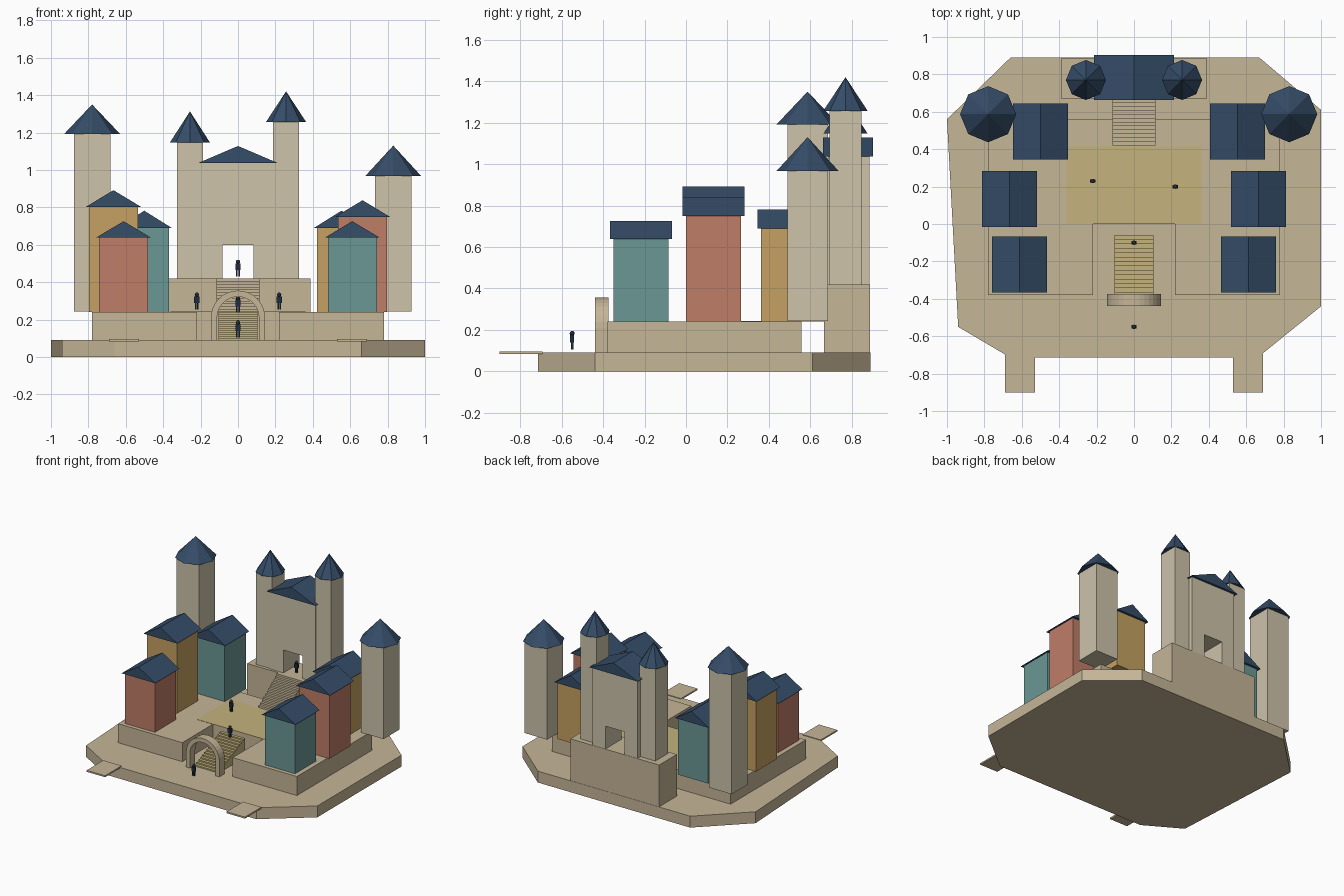
import bpy, bmesh, math
from mathutils import Vector

if "Cube" in bpy.data.objects:
    bpy.data.objects.remove(bpy.data.objects["Cube"])


def material(name, r, g, b):
    m = bpy.data.materials.new(name)
    m.diffuse_color = tuple((c / 255) ** 2.2 for c in (r, g, b)) + (1,)
    m.use_nodes = True
    m.node_tree.nodes["Principled BSDF"].inputs["Base Color"].default_value = m.diffuse_color
    return m


STONE = material("stone", 196, 180, 150)
WALL = material("wall", 204, 194, 168)
SAND = material("sand", 196, 178, 124)
SLATE = material("slate", 56, 78, 104)
CORAL = material("coral", 190, 124, 104)
TEAL = material("teal", 106, 150, 147)
OCHRE = material("ochre", 196, 160, 98)
DARK = material("dark", 38, 48, 66)


def finish(bm, name, mat):
    bmesh.ops.recalc_face_normals(bm, faces=bm.faces)
    me = bpy.data.meshes.new(name)
    bm.to_mesh(me)
    bm.free()
    me.materials.append(mat)
    ob = bpy.data.objects.new(name, me)
    bpy.context.collection.objects.link(ob)
    return ob


def prism(name, points, lo, hi, mat, axis="z"):
    """Extrude an outline along z (xy points), y (xz points) or x (yz points)."""
    place = {"z": lambda a, b: (a, b, lo), "y": lambda a, b: (a, lo, b),
             "x": lambda a, b: (lo, a, b)}[axis]
    step = Vector([hi - lo if k == axis else 0 for k in "xyz"])
    bm = bmesh.new()
    face = bm.faces.new([bm.verts.new(place(*p)) for p in points])
    ext = bmesh.ops.extrude_face_region(bm, geom=[face], use_keep_orig=True)
    bmesh.ops.translate(bm, vec=step,
                        verts=[v for v in ext["geom"] if isinstance(v, bmesh.types.BMVert)])
    return finish(bm, name, mat)


def box(name, x0, x1, y0, y1, z0, z1, mat):
    return prism(name, [(x0, y0), (x1, y0), (x1, y1), (x0, y1)], z0, z1, mat)


def gable(name, x, y, hw, hd, z0, z1):
    return prism(name, [(x - hw, z0), (x + hw, z0), (x, z1)], y - hd, y + hd, SLATE, "y")


def stairs(name, hw, y0, y1, z0, z1, n, mat):
    """Side outline of a flight, swept across its width."""
    run, rise = (y1 - y0) / n, (z1 - z0) / n
    pts = [(y0, z0)]
    for i in range(n):
        pts += [(y0 + i * run, z0 + (i + 1) * rise), (y0 + (i + 1) * run, z0 + (i + 1) * rise)]
    pts.append((y1, z0))
    return prism(name, pts, -hw, hw, mat, "x")


def tower(name, x, y, hx, hy, z0, z1, top, radius):
    box(name, x - hx, x + hx, y - hy, y + hy, z0, z1, WALL)
    bm = bmesh.new()
    bmesh.ops.create_cone(bm, cap_ends=True, segments=8, radius1=radius, radius2=0,
                          depth=top - z1)
    bmesh.ops.translate(bm, verts=bm.verts, vec=(x, y, (z1 + top) / 2))
    finish(bm, name + "_roof", SLATE)


def house(name, x, y, eave, ridge, mat):
    box(name, x - 0.131, x + 0.131, y - 0.132, y + 0.132, 0.24, eave, mat)
    gable(name + "_roof", x, y, 0.147, 0.15, eave, ridge)


def figure(name, x, y, z):
    for s in (-1, 1):
        box(name + "_leg", x + s * 0.006 - 0.004, x + s * 0.006 + 0.004,
            y - 0.006, y + 0.006, z, z + 0.036, DARK)
    box(name + "_torso", x - 0.014, x + 0.014, y - 0.009, y + 0.009, z + 0.034, z + 0.069, DARK)
    bm = bmesh.new()
    bmesh.ops.create_uvsphere(bm, u_segments=10, v_segments=6, radius=0.012)
    bmesh.ops.translate(bm, verts=bm.verts, vec=(x, y, z + 0.078))
    finish(bm, name + "_head", DARK)


# Island slab and jetties
prism("island_base", [(-0.66, -0.715), (0.66, -0.715), (1, -0.44), (1, 0.61), (0.67, 0.89),
                      (-0.66, 0.89), (-1, 0.56), (-0.94, -0.55)], 0, 0.09, STONE)
for s in (-1, 1):
    box("jetty", s * 0.61 - 0.08, s * 0.61 + 0.08, -0.9, -0.694, 0.083, 0.095, STONE)

# Notched terrace, plaza and lower stairs
prism("terrace", [(-0.78, -0.38), (-0.22, -0.38), (-0.22, 0), (0.22, 0), (0.22, -0.38),
                  (0.78, -0.38), (0.78, 0.558), (-0.78, 0.558)], 0.09, 0.24, STONE)
box("plaza", -0.36, 0.36, 0, 0.415, 0.235, 0.242, SAND)
stairs("lower_stairs", 0.105, -0.39, -0.06, 0.09, 0.24, 14, SAND)

# Entrance arch
arch = [(-0.145, 0.09)]
for r, turn in ((0.145, 1), (0.112, -1)):
    for i in range(17):
        a = math.pi * i / 16
        arch.append((-turn * r * math.cos(a), 0.21 + r * math.sin(a)))
    arch.append((turn * r, 0.09))
    if turn == 1:
        arch.append((0.112, 0.09))
prism("entrance_arch", arch, -0.439, -0.373, STONE, "y")

# Keep with open doorway, on its podium
box("podium", -0.387, 0.387, 0.667, 0.888, 0.09, 0.42, STONE)
stairs("upper_stairs", 0.115, 0.42, 0.667, 0.24, 0.42, 12, STONE)
prism("keep", [(-0.197, 0.42), (-0.083, 0.42), (-0.083, 0.6), (0.083, 0.6), (0.083, 0.42),
               (0.197, 0.42), (0.197, 1.037), (-0.197, 1.037)], 0.685, 0.886, WALL, "y")
gable("keep_roof", 0, 0.783, 0.213, 0.121, 1.037, 1.128)

# Towers
tower("keep_tower_left", -0.257, 0.77, 0.07, 0.078, 0.42, 1.147, 1.313, 0.107)
tower("keep_tower_right", 0.257, 0.77, 0.07, 0.078, 0.42, 1.257, 1.42, 0.107)
tower("corner_tower_left", -0.78, 0.587, 0.098, 0.098, 0.243, 1.192, 1.35, 0.15)
tower("corner_tower_right", 0.83, 0.587, 0.098, 0.098, 0.243, 0.967, 1.13, 0.15)

# Houses along both sides
house("house_left_back", -0.501, 0.495, 0.69, 0.782, TEAL)
house("house_left_middle", -0.666, 0.133, 0.803, 0.892, OCHRE)
house("house_left_front", -0.612, -0.217, 0.638, 0.726, CORAL)
house("house_right_back", 0.553, 0.495, 0.69, 0.782, OCHRE)
house("house_right_middle", 0.666, 0.133, 0.749, 0.838, CORAL)
house("house_right_front", 0.611, -0.217, 0.638, 0.726, TEAL)

# Small standing figures
for i, p in enumerate([(0, -0.55, 0.105), (0, -0.1, 0.237), (-0.22, 0.23, 0.255),
                       (0.22, 0.2, 0.255), (0, 0.73, 0.43)]):
    figure("figure_%d" % (i + 1), *p)
